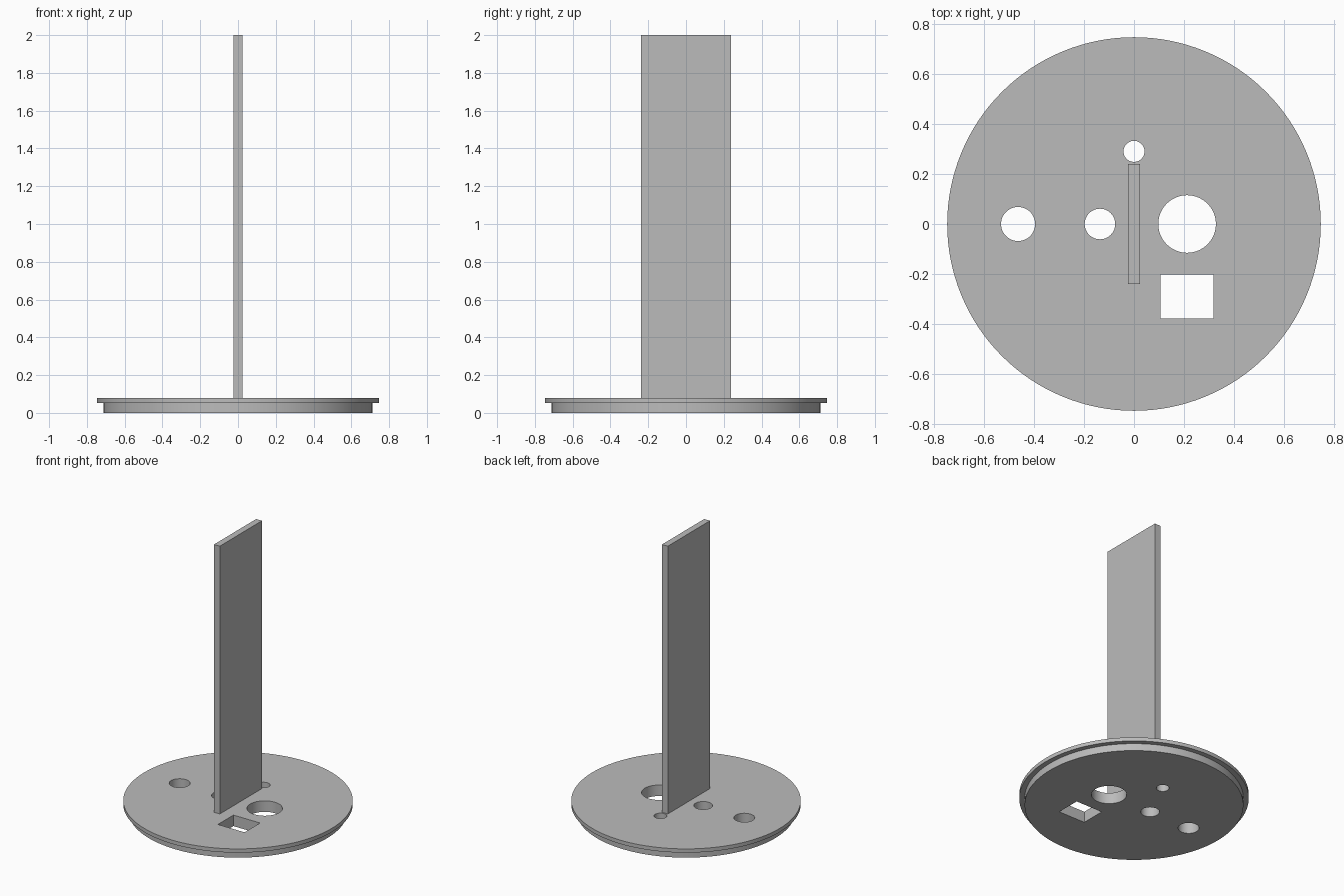
import bpy, bmesh, math

if "Cube" in bpy.data.objects:
    bpy.data.objects.remove(bpy.data.objects["Cube"])

grey = bpy.data.materials.new("plain grey")
grey.diffuse_color = (0.5, 0.5, 0.5, 1)
grey.use_nodes = True
grey.node_tree.nodes["Principled BSDF"].inputs["Base Color"].default_value = grey.diffuse_color


def make_object(name, bm):
    bmesh.ops.recalc_face_normals(bm, faces=bm.faces)
    mesh = bpy.data.meshes.new(name)
    bm.to_mesh(mesh)
    bm.free()
    mesh.materials.append(grey)
    obj = bpy.data.objects.new(name, mesh)
    bpy.context.collection.objects.link(obj)
    return obj


def box(name, x0, x1, y0, y1, z0, z1):
    bm = bmesh.new()
    bmesh.ops.create_cube(bm, size=1)
    for v in bm.verts:
        v.co = ((x0 + x1) / 2 + v.co.x * (x1 - x0),
                (y0 + y1) / 2 + v.co.y * (y1 - y0),
                (z0 + z1) / 2 + v.co.z * (z1 - z0))
    return make_object(name, bm)


def lathe(name, profile, sides, cx=0, cy=0):
    """Solid of revolution from (radius, z) points, capped at both ends."""
    bm = bmesh.new()
    rings = [[bm.verts.new((cx + r * math.cos(2 * math.pi * i / sides),
                            cy + r * math.sin(2 * math.pi * i / sides), z))
              for i in range(sides)] for r, z in profile]
    for a, b in zip(rings, rings[1:]):
        for i in range(sides):
            j = (i + 1) % sides
            bm.faces.new((a[i], a[j], b[j], b[i]))
    bm.faces.new(rings[0][::-1])
    bm.faces.new(rings[-1])
    return make_object(name, bm)


# Stepped round base: narrower plug below, thin flange on top
base = lathe("stepped_base", [(0.711, 0), (0.711, 0.052), (0.746, 0.052), (0.746, 0.079)], 128)

# Round and rectangular through-holes
holes = [(-0.463, 0, 0.068), (-0.136, 0, 0.061), (0.212, 0, 0.115), (0, 0.29, 0.042)]
cutters = [lathe("round_hole_cutter", [(r, -0.1), (r, 0.2)], 64, x, y) for x, y, r in holes]
cutters.append(box("square_hole_cutter", 0.105, 0.317, -0.378, -0.202, -0.1, 0.2))

bpy.context.view_layer.objects.active = base
for cutter in cutters:
    mod = base.modifiers.new("hole", 'BOOLEAN')
    mod.operation = 'DIFFERENCE'
    mod.solver = 'EXACT'
    mod.object = cutter
    bpy.ops.object.modifier_apply(modifier=mod.name)
for cutter in cutters:
    bpy.data.objects.remove(cutter)

base.select_set(True)
bpy.ops.object.shade_smooth_by_angle(angle=math.radians(30))

# Tall upright plate standing on the base
box("upright_plate", -0.023, 0.023, -0.239, 0.239, 0.079, 2.0)
